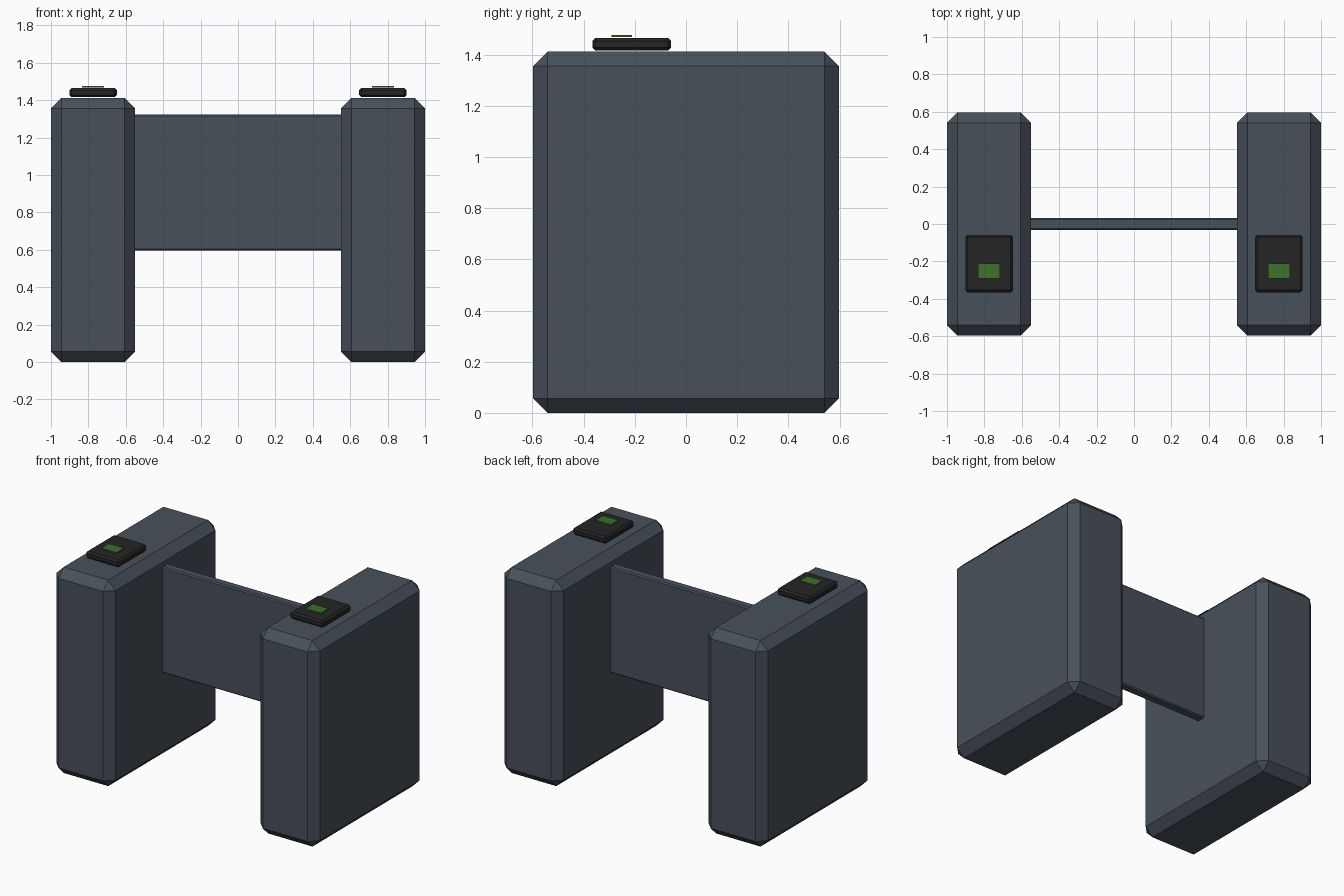
import bpy

if "Cube" in bpy.data.objects:
    bpy.data.objects.remove(bpy.data.objects["Cube"])


def material(name, rgb):
    m = bpy.data.materials.new(name)
    m.diffuse_color = (*rgb, 1.0)
    m.use_nodes = True
    m.node_tree.nodes["Principled BSDF"].inputs["Base Color"].default_value = m.diffuse_color
    return m


slate = material("slate_metal", (0.064, 0.081, 0.102))
black = material("black_plastic", (0.018, 0.018, 0.018))
green = material("green_display", (0.046, 0.165, 0.023))


def box(name, lo, hi, mat, bevel=0.0):
    """Flat-faced box between two corners with an optional one-step chamfer."""
    bpy.ops.mesh.primitive_cube_add(
        size=1, location=[(a + b) / 2 for a, b in zip(lo, hi)])
    ob = bpy.context.object
    ob.name = name
    ob.scale = [b - a for a, b in zip(lo, hi)]
    bpy.ops.object.transform_apply(location=False, rotation=False, scale=True)
    ob.data.materials.append(mat)
    if bevel:
        mod = ob.modifiers.new("chamfer", 'BEVEL')
        mod.width = bevel
        mod.segments = 1
    return ob


# Glass-style barrier panel between the pillars
box("barrier_panel", (-0.56, -0.031, 0.595), (0.56, 0.031, 1.323), slate, 0.008)

for side, s in (("left", -1), ("right", 1)):
    cx = 0.775 * s

    def part(name, half_x, y, z, mat, bevel=0.0):
        box(f"{side}_{name}", (cx - half_x, y[0], z[0]),
            (cx + half_x, y[1], z[1]), mat, bevel)

    # Pillar, card reader on its top, and the reader's small display
    part("pillar", 0.225, (-0.597, 0.597), (0.0, 1.412), slate, 0.056)
    part("card_reader", 0.127, (-0.366, -0.058), (1.416, 1.465), black, 0.012)
    part("reader_display", 0.058, (-0.291, -0.211), (1.469, 1.477), green)
